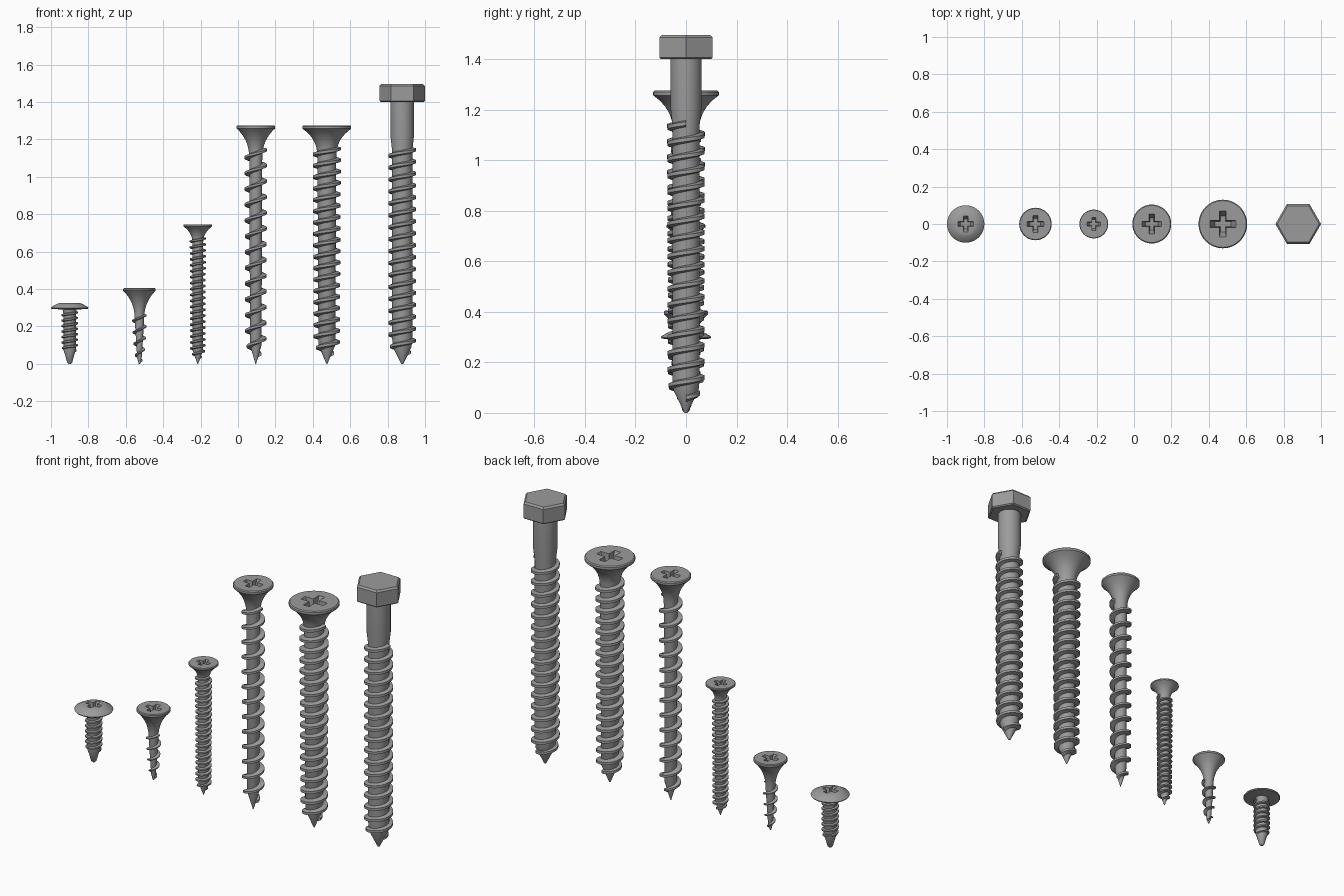
import bpy, bmesh
from math import cos, sin, pi, radians

if "Cube" in bpy.data.objects:
    bpy.data.objects.remove(bpy.data.objects["Cube"])

# Dark steel shared by every part
steel = bpy.data.materials.new("dark_steel")
steel.diffuse_color = (0.33, 0.33, 0.33, 1)
steel.use_nodes = True
steel.node_tree.nodes["Principled BSDF"].inputs["Base Color"].default_value = steel.diffuse_color


def make(name, bm, x):
    bmesh.ops.recalc_face_normals(bm, faces=bm.faces)
    me = bpy.data.meshes.new(name)
    bm.to_mesh(me)
    bm.free()
    me.materials.append(steel)
    ob = bpy.data.objects.new(name, me)
    bpy.context.collection.objects.link(ob)
    ob.location.x = x
    return ob


def select(ob):
    bpy.ops.object.select_all(action='DESELECT')
    ob.select_set(True)
    bpy.context.view_layer.objects.active = ob


def smooth(ob, angle=35):
    select(ob)
    bpy.ops.object.shade_smooth_by_angle(angle=radians(angle))


# Closed turned body from a (radius, height) profile, bottom to top
def lathe(name, profile, x, n=40):
    bm = bmesh.new()
    rings = [[bm.verts.new((r * cos(2 * pi * i / n), r * sin(2 * pi * i / n), z))
              for i in range(n)] for r, z in profile]
    for a, b in zip(rings, rings[1:]):
        for i in range(n):
            j = (i + 1) % n
            bm.faces.new((a[i], a[j], b[j], b[i]))
    bm.faces.new(rings[0][::-1])
    bm.faces.new(rings[-1])
    return make(name, bm, x)


def radius_at(profile, z):
    for (r0, z0), (r1, z1) in zip(profile, profile[1:]):
        if z0 <= z <= z1 and z1 > z0:
            return r0 + (r1 - r0) * (z - z0) / (z1 - z0)
    return profile[-1][0]


# Right-handed helical rib that follows the core profile
def thread(name, core, x, z0, z1, turns, height, base, crest, n=28):
    bm = bmesh.new()
    rings = []
    total = turns * n
    for k in range(total + 1):
        a = 2 * pi * k / n
        z = z0 + (z1 - z0) * k / total
        r = radius_at(core, z)
        out = r + height * min(1, 0.5 + 0.5 * k / n)
        sec = [(r * 0.75, -base), (out, -crest), (out, crest), (r * 0.75, base)]
        rings.append([bm.verts.new((q * cos(a), q * sin(a), z + d)) for q, d in sec])
    for a, b in zip(rings, rings[1:]):
        for i in range(4):
            j = (i + 1) % 4
            bm.faces.new((a[i], a[j], b[j], b[i]))
    bm.faces.new(rings[0][::-1])
    bm.faces.new(rings[-1])
    smooth(make(name, bm, x), 40)


# Tapered cross-shaped recess cut into the head
def cross_recess(body, x, top, half, arm, depth):
    bm = bmesh.new()
    rings = []
    for z, h, w in ((top - depth, half * 0.6, arm * 0.75), (top + 0.01, half * 1.05, arm * 1.05)):
        quad = [(h, -w), (h, w), (w, w)]
        ring = []
        for k in range(4):
            c, s = round(cos(k * pi / 2)), round(sin(k * pi / 2))
            ring += [bm.verts.new((c * px - s * py, s * px + c * py, z)) for px, py in quad]
        rings.append(ring)
    for i in range(12):
        j = (i + 1) % 12
        bm.faces.new((rings[0][i], rings[0][j], rings[1][j], rings[1][i]))
    bm.faces.new(rings[0][::-1])
    bm.faces.new(rings[1])
    cutter = make("recess_cutter", bm, x)
    cutter.hide_render = True
    select(body)
    m = body.modifiers.new("recess", 'BOOLEAN')
    m.operation, m.solver, m.object = 'DIFFERENCE', 'EXACT', cutter
    bpy.ops.object.modifier_apply(modifier=m.name)
    bpy.data.objects.remove(cutter)


# Countersunk head: neck radius r at z0 curving out to a cone, rim radius R at top
def flare(r, z0, R, top, rim):
    pts = []
    h = top - rim - z0
    for i in range(9):
        t = i / 8
        pts.append((r + (R - r) * t * t, z0 + h * (1.2 * t * (1 - t) + t * t)))
    return pts + [(R, top - rim * 0.3), (R - rim * 0.3, top)]


# name, x, shank profile, head profile, thread (z0, z1, turns, height, base, crest),
# recess (half, arm, depth)
screws = [
    ("washer_head_screw", -0.90,
     [(0.006, 0), (0.014, 0.008), (0.024, 0.045), (0.034, 0.075), (0.034, 0.27)],
     [(0.038, 0.29), (0.097, 0.294), (0.1, 0.299), (0.097, 0.304), (0.066, 0.321), (0.055, 0.325)],
     (0.07, 0.275, 7, 0.010, 0.010, 0.004), (0.045, 0.013, 0.03)),
    ("short_coarse_screw", -0.527,
     [(0.004, 0), (0.012, 0.03), (0.018, 0.12), (0.024, 0.22)],
     flare(0.025, 0.24, 0.087, 0.405, 0.014),
     (0.015, 0.26, 4, 0.015, 0.009, 0.003), (0.047, 0.013, 0.035)),
    ("fine_thread_screw", -0.215,
     [(0.002, 0), (0.027, 0.07), (0.029, 0.62)],
     flare(0.029, 0.65, 0.077, 0.745, 0.01),
     (0.035, 0.67, 20, 0.014, 0.009, 0.004), (0.038, 0.011, 0.03)),
    ("long_coarse_screw", 0.095,
     [(0.002, 0), (0.031, 0.10), (0.034, 1.08)],
     flare(0.036, 1.11, 0.104, 1.275, 0.016),
     (0.05, 1.145, 13, 0.026, 0.014, 0.006), (0.055, 0.014, 0.045)),
    ("heavy_wood_screw", 0.475,
     [(0.003, 0), (0.045, 0.10), (0.05, 1.08)],
     flare(0.052, 1.12, 0.13, 1.275, 0.018),
     (0.055, 1.15, 18, 0.025, 0.017, 0.007), (0.071, 0.018, 0.055)),
    ("hex_lag_screw", 0.878,
     [(0.006, 0), (0.05, 0.09), (0.054, 0.14), (0.054, 1.14), (0.062, 1.21)],
     [(0.062, 1.41)],
     (0.06, 1.145, 17, 0.020, 0.017, 0.007), None),
]

for name, x, shank, head, th, recess in screws:
    body = lathe(name + "_body", shank + head, x)
    if recess:
        cross_recess(body, x, head[-1][1], *recess)
    smooth(body)
    thread(name + "_thread", shank, x, *th)

# Six-sided bolt head with chamfered edges
smooth(lathe("hex_head", [(0.115, 1.40), (0.122, 1.406), (0.122, 1.485), (0.112, 1.495)],
             0.878, n=6), 20)
